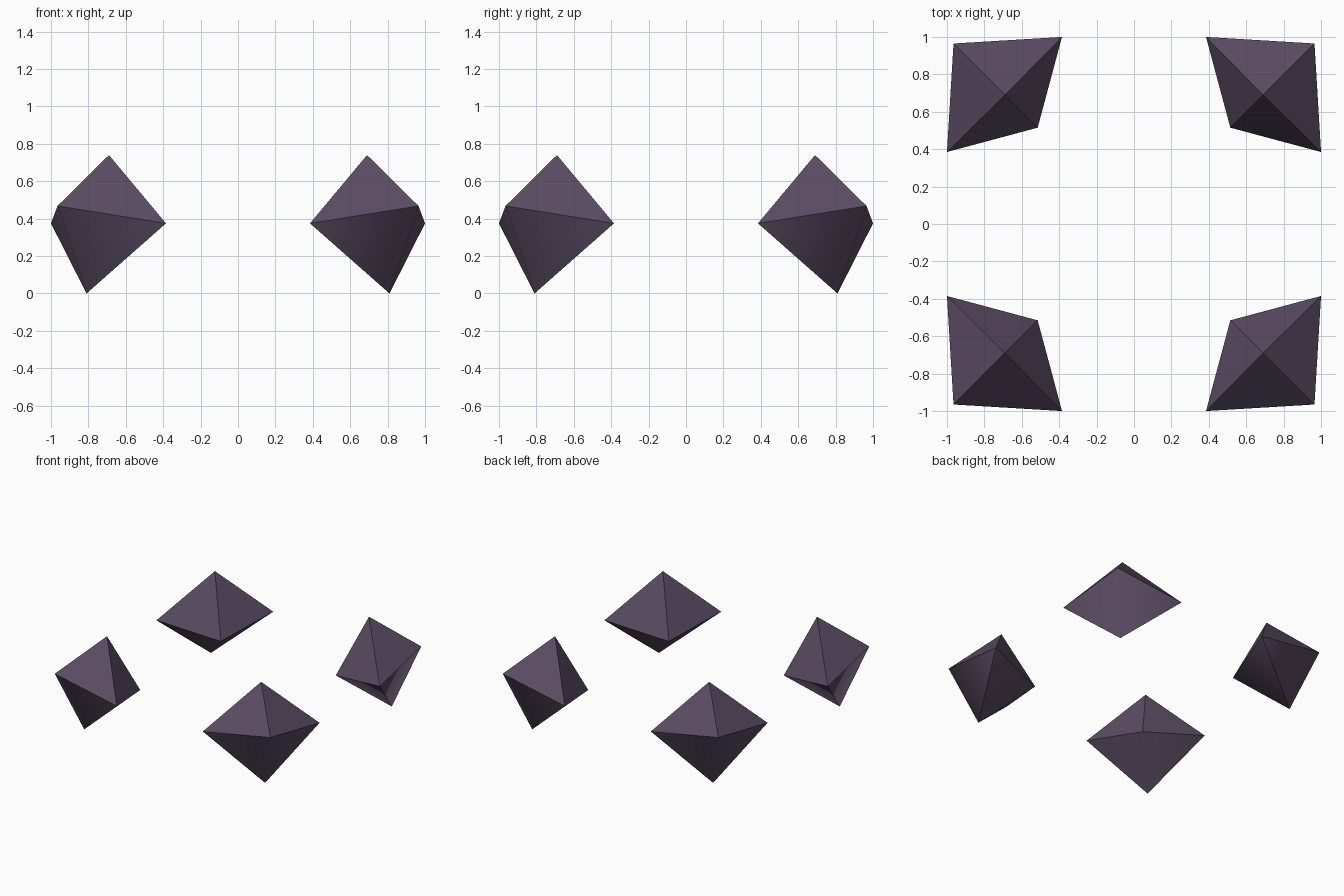
import bpy, bmesh

if "Cube" in bpy.data.objects:
    bpy.data.objects.remove(bpy.data.objects["Cube"])

mat = bpy.data.materials.new("dark_purple_stone")
mat.diffuse_color = (0.105, 0.072, 0.125, 1)
mat.use_nodes = True
mat.node_tree.nodes["Principled BSDF"].inputs["Base Color"].default_value = mat.diffuse_color

# One leaning eight-sided crystal: top tip, bottom tip, and a ring of four corners
TOP, BOTTOM = (0.69, 0.69, 0.74), (0.81, 0.81, 0.0)
RING = [(0.385, 1.0, 0.375), (0.515, 0.515, 0.285),
        (1.0, 0.385, 0.375), (0.965, 0.965, 0.468)]


def crystal(name, sx, sy):
    bm = bmesh.new()
    place = lambda p: bm.verts.new((p[0] * sx, p[1] * sy, p[2]))
    top, bottom = place(TOP), place(BOTTOM)
    ring = [place(p) for p in RING]
    for i in range(4):
        a, b = ring[i], ring[(i + 1) % 4]
        bm.faces.new((a, b, top))
        bm.faces.new((b, a, bottom))
    bmesh.ops.recalc_face_normals(bm, faces=bm.faces)
    # Underside blends softly over its inner and outer ridges; other edges are hard
    soft = {bm.edges.get((ring[1], bottom)), bm.edges.get((ring[3], bottom))}
    for f in bm.faces:
        f.smooth = True
    for e in bm.edges:
        e.smooth = e in soft
    me = bpy.data.meshes.new(name)
    bm.to_mesh(me)
    bm.free()
    me.materials.append(mat)
    bpy.context.collection.objects.link(bpy.data.objects.new(name, me))


# Four crystals mirrored to the corners
for sx, side in ((1, "right"), (-1, "left")):
    for sy, end in ((1, "back"), (-1, "front")):
        crystal(f"crystal_{end}_{side}", sx, sy)
